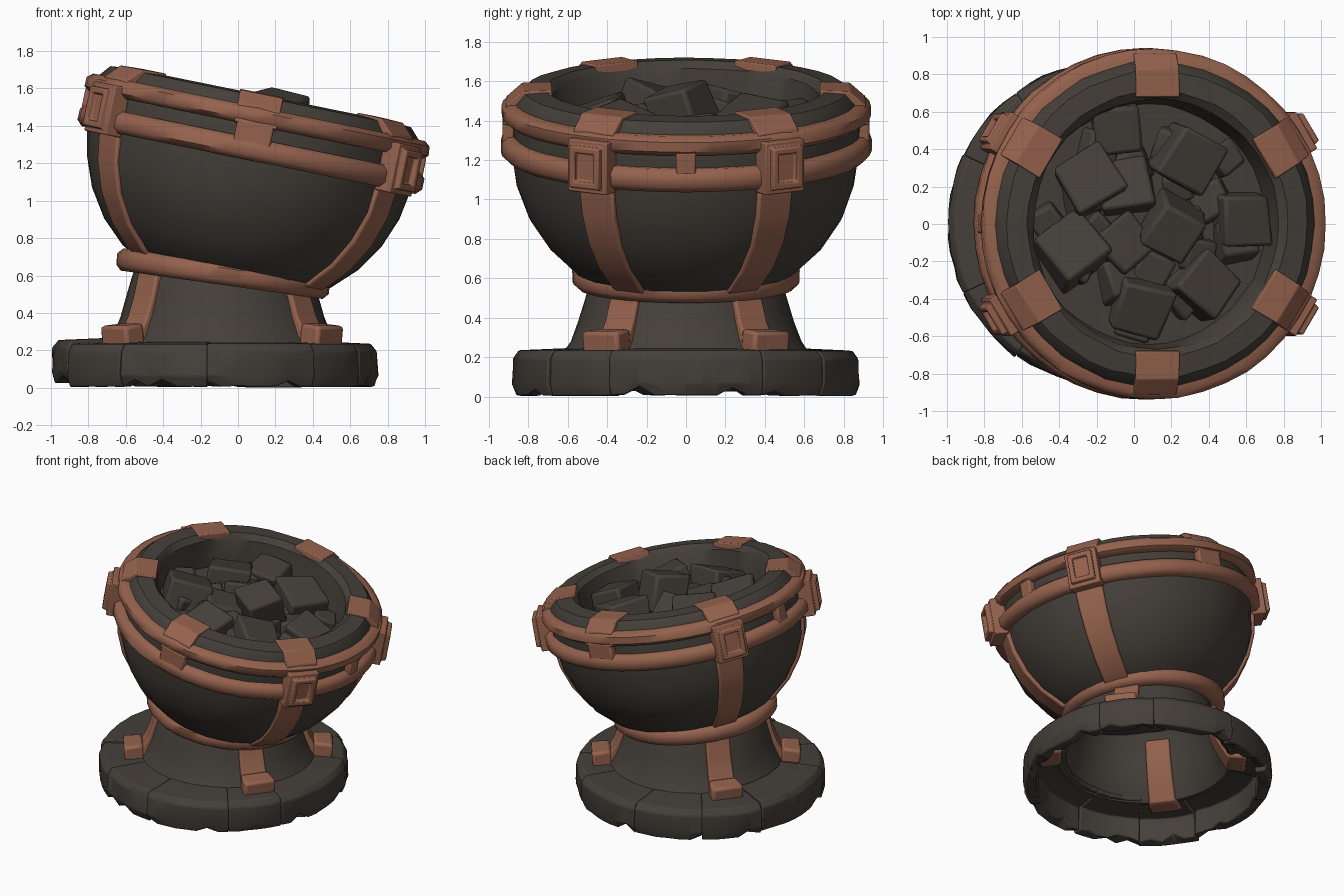
import bpy, bmesh, math, random
from math import sin, cos, pi, radians
from mathutils import Matrix, Vector, Euler

random.seed(4)
if "Cube" in bpy.data.objects:
    bpy.data.objects.remove(bpy.data.objects["Cube"])


def material(name, colour):
    m = bpy.data.materials.new(name)
    m.use_nodes = True
    m.diffuse_color = colour
    b = next(n for n in m.node_tree.nodes if n.type == 'BSDF_PRINCIPLED')
    b.inputs["Base Color"].default_value = colour
    b.inputs["Roughness"].default_value = 0.8
    return m


STONE = material("dark stone", (0.059, 0.05, 0.041, 1))
COPPER = material("copper", (0.30, 0.122, 0.075, 1))

# Frames of the tilted bowl, the neck ring and the upright foot
BOWL = Matrix.Translation((-0.07, 0, 0.6)) @ Matrix.Rotation(radians(11.5), 4, 'Y')
NECK = Matrix.Translation((-0.08, 0, 0.61)) @ Matrix.Rotation(radians(8), 4, 'Y')
FOOT = Matrix.Translation((-0.085, 0, 0))
BASE = Matrix.Translation((-0.12, 0, 0))


def finish(name, bm, mat, matrix, bevel=0.0, angle=35):
    bmesh.ops.recalc_face_normals(bm, faces=bm.faces)
    bm.transform(matrix)
    me = bpy.data.meshes.new(name)
    bm.to_mesh(me)
    bm.free()
    me.materials.append(mat)
    ob = bpy.data.objects.new(name, me)
    bpy.context.collection.objects.link(ob)
    if bevel:
        mod = ob.modifiers.new("soft edges", 'BEVEL')
        mod.width = bevel
        mod.segments = 2
        mod.limit_method = 'ANGLE'
    bpy.ops.object.select_all(action='DESELECT')
    ob.select_set(True)
    bpy.context.view_layer.objects.active = ob
    bpy.ops.object.shade_smooth_by_angle(angle=radians(angle))


def lathe(profile, start=0, end=360, steps=40, closed=True, noise=0.0):
    """Turn an (r, z) profile round z; an arc gets end caps."""
    bm = bmesh.new()
    full = end - start >= 360
    rows = []
    for i in range(steps if full else steps + 1):
        a = radians(start + (end - start) * i / steps)
        row = []
        for r, z in profile:
            r += random.uniform(-noise, noise)
            row.append(bm.verts.new((r * cos(a), r * sin(a), z)))
        rows.append(row)
    n = len(profile)
    for i in range(steps):
        p, q = rows[i], rows[(i + 1) % len(rows)]
        for j in range(n if closed else n - 1):
            k = (j + 1) % n
            bm.faces.new((p[j], q[j], q[k], p[k]))
    if not full:
        bm.faces.new(rows[0])
        bm.faces.new(rows[-1])
    bmesh.ops.remove_doubles(bm, verts=bm.verts, dist=0.0005)
    return bm


def strap(name, path, width, thick, angle, matrix, bevel=0.012):
    """Flat bar following an (r, z) path in the plane at the given angle."""
    bm = bmesh.new()
    pts = [Vector(p) for p in path]
    rows = []
    for i, p in enumerate(pts):
        d = (pts[min(i + 1, len(pts) - 1)] - pts[max(i - 1, 0)]).normalized()
        inner = p + Vector((-d.y, d.x)) * thick
        w = (width[0] + (width[1] - width[0]) * i / (len(pts) - 1)) / 2
        rows.append([bm.verts.new(c) for c in
                     ((p.x, -w, p.y), (p.x, w, p.y), (inner.x, w, inner.y), (inner.x, -w, inner.y))])
    for p, q in zip(rows, rows[1:]):
        for j in range(4):
            bm.faces.new((p[j], p[(j + 1) % 4], q[(j + 1) % 4], q[j]))
    bm.faces.new(rows[0])
    bm.faces.new(rows[-1])
    finish(name, bm, COPPER, matrix @ Matrix.Rotation(radians(angle), 4, 'Z'), bevel)


def buckle(angle):
    """Square plate with a raised frame and a sunken slot."""
    bm = bmesh.new()
    bmesh.ops.create_cube(bm, size=1, matrix=Matrix.Diagonal((0.1, 0.23, 0.27, 1)))
    bm.faces.ensure_lookup_table()
    face = max(bm.faces, key=lambda f: f.calc_center_median().x)
    for inset, push in ((0.035, 0.0), (0.006, 0.035), (0.045, 0.0), (0.004, -0.03)):
        bmesh.ops.inset_region(bm, faces=[face], thickness=inset, depth=0)
        bmesh.ops.translate(bm, verts=face.verts, vec=(push, 0, 0))
    place = BOWL @ Matrix.Rotation(radians(angle), 4, 'Z') @ Matrix.Translation((0.925, 0, 0.745))
    finish("buckle", bm, COPPER, place, 0.008)


def band(name, radius, z, half_w, half_h, matrix):
    """Hoop with a softened rectangular section."""
    c = 0.3
    prof = [(radius - half_w, z - half_h), (radius + half_w * c, z - half_h),
            (radius + half_w, z - half_h * 0.5), (radius + half_w, z + half_h * 0.5),
            (radius + half_w * c, z + half_h), (radius - half_w, z + half_h)]
    finish(name, lathe(prof, steps=44, noise=0.003), COPPER, matrix, 0, 50)


# Bowl shell with thick rim and inner floor
outer = [(0.47, 0), (0.57, 0.05), (0.695, 0.17), (0.795, 0.32), (0.855, 0.48), (0.878, 0.64)]
rim = [(0.885, 0.8), (0.875, 0.91), (0.82, 0.975), (0.71, 0.985), (0.67, 0.95), (0.64, 0.74)]
finish("bowl", lathe([(0, -0.02)] + outer + rim + [(0, 0.74)], closed=False, noise=0.005),
       STONE, BOWL, 0, 40)

# Hoops round the bowl and neck
band("upper_hoop", 0.892, 0.868, 0.045, 0.05, BOWL)
band("lower_hoop", 0.895, 0.69, 0.045, 0.06, BOWL)
band("neck_ring", 0.53, 0, 0.045, 0.06, NECK)

# Straps, buckles and rim clasps
clasp = [(0.67, 0.91), (0.68, 0.995), (0.83, 0.99), (0.91, 0.92), (0.93, 0.82)]
for a in (31, 149, 211, 329):
    strap("bowl_strap", [(r + 0.015, z - 0.01) for r, z in outer], (0.17, 0.2), 0.05, a, BOWL)
    strap("rim_clasp", clasp, (0.25, 0.23), -0.045, a, BOWL)
    buckle(a)
for a in (90, 270):
    strap("rim_clasp", clasp, (0.24, 0.23), -0.045, a, BOWL)
for a, w in ((0, 0.1), (90, 0.2), (180, 0.1), (270, 0.2)):
    strap("hoop_link", [(0.93, 0.84), (0.93, 0.7)], (w, w), -0.06, a, BOWL)

# Hollow flared foot
foot = [(0.64, 0.2), (0.585, 0.28), (0.545, 0.38), (0.515, 0.48), (0.48, 0.6), (0.45, 0.66)]
foot_wall = foot + [(r - 0.03, z) for r, z in reversed(foot)]
finish("foot", lathe(foot_wall, noise=0.003), STONE, FOOT, 0, 40)
foot_bar = [(0.5, 0.62), (0.535, 0.48), (0.57, 0.38), (0.62, 0.29), (0.66, 0.22)]
for a in (37, 143, 217, 323):
    strap("foot_strap", foot_bar, (0.17, 0.19), -0.08, a, FOOT)
    strap("foot_toe", [(0.6, 0.345), (0.735, 0.33)], (0.2, 0.23), -0.16, a, FOOT, 0.02)

# Ring of chipped base stones, open underneath
section = [(0.79, 0), (0.86, 0), (0.88, 0.06), (0.875, 0.19), (0.845, 0.23),
           (0.57, 0.242), (0.57, 0.21), (0.79, 0.18)]
joints = [-27, 27, 53, 93, 126, 155, 205, 234, 267, 307, 333]
for s, e in zip(joints, joints[1:]):
    grow = random.uniform(-0.015, 0.005)
    lift = 0.025 if s == 155 else random.uniform(0, 0.006)
    prof = [(r + grow * (r > 0.7), z + lift) for r, z in section]
    bm = lathe(prof, s, e, max(5, (e - s) // 5), noise=0.006)
    for v in bm.verts:
        if v.co.z < 0.05 and random.random() < 0.25:
            v.co.z += random.uniform(0.02, 0.06)
    finish("base_stone", bm, STONE, BASE, 0.008, 30)


# Heap of coals: x, y, height of centre, size, turn
def coal(x, y, z, size, turn):
    bm = bmesh.new()
    bmesh.ops.create_cube(bm, size=size)
    for v in bm.verts:
        v.co *= random.uniform(0.88, 1.1)
    tilt = Euler((random.uniform(-0.35, 0.35), random.uniform(-0.35, 0.35), radians(turn)))
    place = BOWL @ Matrix.Translation((x, y, z)) @ tilt.to_matrix().to_4x4()
    finish("coal", bm, STONE, place, 0.02, 30)


for x, y, z, size, turn in ((0.1, -0.02, 0.88, 0.27, 60), (-0.18, 0.52, 0.74, 0.26, 5),
                            (0.19, 0.36, 0.79, 0.3, 60), (-0.33, 0.22, 0.75, 0.29, 30),
                            (0.49, 0.03, 0.77, 0.27, 3), (-0.43, -0.15, 0.74, 0.31, 35),
                            (0.29, -0.33, 0.78, 0.27, 50), (-0.06, -0.43, 0.76, 0.29, 75),
                            (-0.12, 0.2, 0.73, 0.28, 10), (-0.14, -0.12, 0.73, 0.27, 40)):
    coal(x, y, z, size, turn)
for i in range(18):
    a = i * 2.4
    r = 0.2 + 0.021 * i
    coal(r * cos(a), r * sin(a), 0.74, random.uniform(0.16, 0.21), random.uniform(0, 90))
